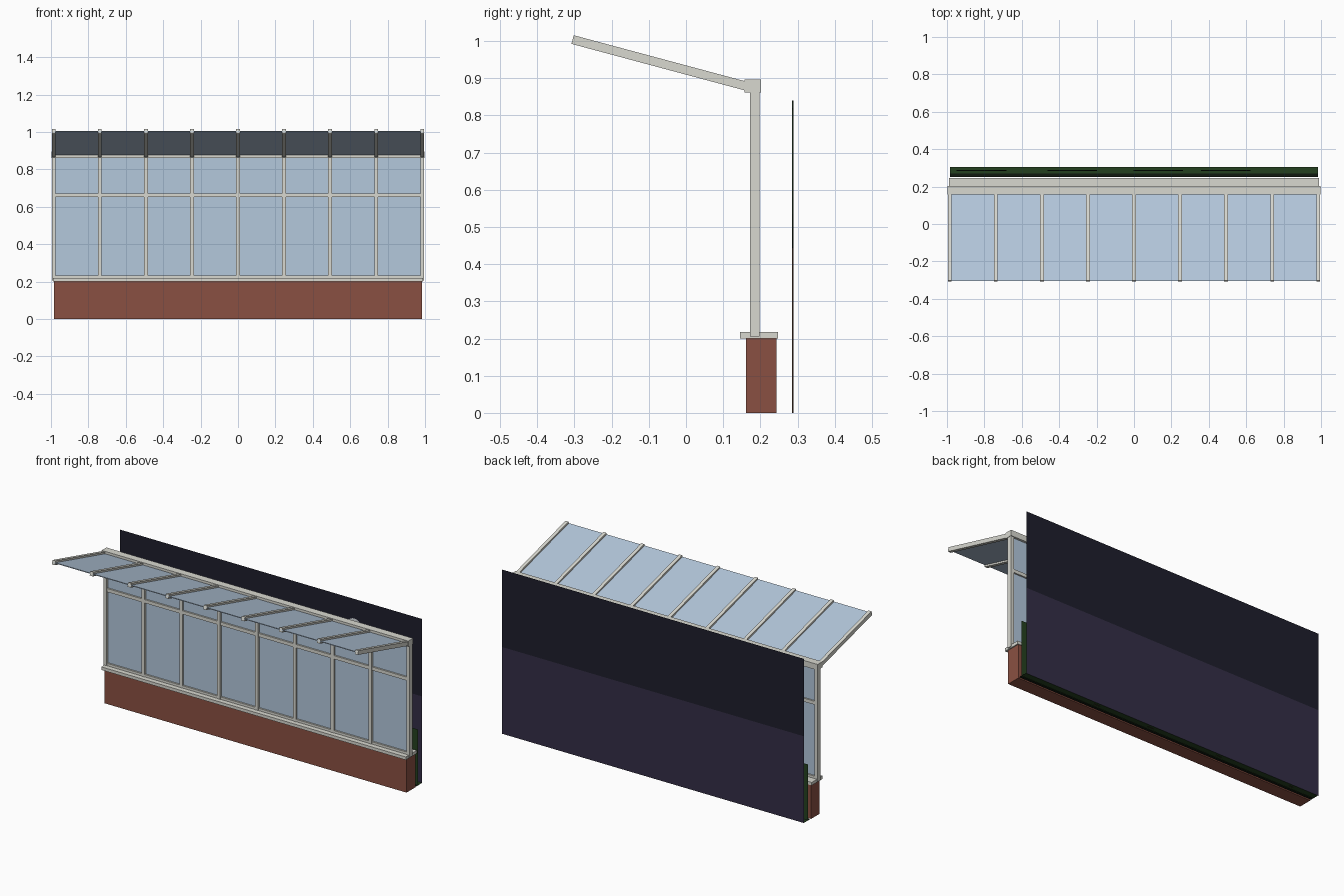
import bpy, math

if "Cube" in bpy.data.objects:
    bpy.data.objects.remove(bpy.data.objects["Cube"])


def material(name, hex_code):
    srgb = [int(hex_code[i:i + 2], 16) / 255 for i in (0, 2, 4)]
    lin = [c / 12.92 if c <= 0.04045 else ((c + 0.055) / 1.055) ** 2.4 for c in srgb]
    m = bpy.data.materials.new(name)
    m.diffuse_color = (*lin, 1)
    m.use_nodes = True
    m.node_tree.nodes["Principled BSDF"].inputs["Base Color"].default_value = m.diffuse_color
    return m


FRAME = material("frame_white", "D8D8D0")
GLASS = material("pale_glass", "B4C8DC")
BRICK = material("red_brick", "8A5042")
NIGHT = material("night_sky", "1D1D2C")
DUSK = material("dusk_sky", "342E46")
HEDGE = material("hedge_green", "24401F")
SOIL = material("dark_soil", "10180F")
LEAF = material("dark_leaf", "1C2E1C")
BARK = material("bark", "3A2B20")
MOON = material("moon_pale", "D8DCE0")


def mesh(name, verts, faces, mat):
    me = bpy.data.meshes.new(name)
    me.from_pydata(verts, [], faces)
    me.materials.append(mat)
    ob = bpy.data.objects.new(name, me)
    bpy.context.collection.objects.link(ob)
    return ob


def prism(name, yz, x0, x1, mat):
    """Extrude a y-z outline along x."""
    n = len(yz)
    verts = [(x, y, z) for x in (x0, x1) for y, z in yz]
    faces = [tuple(range(n))[::-1], tuple(range(n, 2 * n))]
    faces += [(i, (i + 1) % n, n + (i + 1) % n, n + i) for i in range(n)]
    return mesh(name, verts, faces, mat)


def box(name, x0, x1, y0, y1, z0, z1, mat):
    return prism(name, [(y0, z0), (y1, z0), (y1, z1), (y0, z1)], x0, x1, mat)


def sheet(name, y, z0, z1, mat, half=0.983):
    return mesh(name, [(-half, y, z0), (half, y, z0), (half, y, z1), (-half, y, z1)],
                [(0, 1, 2, 3)], mat)


def disc(name, x, y, z, rx, rz, mat, thick=0.0, n=24):
    ring = [(x + rx * math.cos(2 * math.pi * i / n), z + rz * math.sin(2 * math.pi * i / n))
            for i in range(n)]
    ob = mesh(name, [(a, y, b) for a, b in ring], [tuple(range(n))], mat)
    if thick:
        mod = ob.modifiers.new("thickness", "SOLIDIFY")
        mod.thickness = thick
        mod.offset = 0
    return ob


# Low brick wall, sill and window rails
box("brick_wall", -0.983, 0.983, 0.162, 0.243, 0, 0.2, BRICK)
box("sill", -0.99, 0.99, 0.145, 0.247, 0.2, 0.218, FRAME)
box("bottom_rail", -0.985, 0.985, 0.174, 0.198, 0.218, 0.232, FRAME)
box("transom", -0.985, 0.985, 0.174, 0.198, 0.652, 0.672, FRAME)
box("head_beam", -0.997, 0.997, 0.158, 0.202, 0.862, 0.896, FRAME)
box("window_glass", -0.985, 0.985, 0.184, 0.189, 0.218, 0.864, GLASS)

# Sloping roof: outer end first, height offset measured across the slope
OUT, INN = (-0.305, 1.004), (0.172, 0.876)
length = math.dist(OUT, INN)
NY, NZ = (OUT[1] - INN[1]) / length, (INN[0] - OUT[0]) / length


def slope(lo, hi):
    return [(p[0] + d * NY, p[1] + d * NZ)
            for p, d in ((OUT, lo), (INN, lo), (INN, hi), (OUT, hi))]


prism("roof_glass", slope(-0.002, 0.002), -0.985, 0.985, GLASS)

# Nine posts, each with a roof bar
for i in range(9):
    x = -0.985 + i * 0.24625
    box("post", x - 0.01, x + 0.01, 0.172, 0.198, 0.205, 0.865, FRAME)
    prism("roof_bar", slope(-0.012, 0.012), x - 0.01, x + 0.01, FRAME)

# Garden strip and hedge behind the wall
for name, y0, y1, mat in (("soil_strip", 0.25, 0.27, SOIL), ("lawn_strip", 0.27, 0.306, HEDGE)):
    mesh(name, [(-0.983, y0, 0.002), (0.983, y0, 0.002), (0.983, y1, 0.002), (-0.983, y1, 0.002)],
         [(0, 1, 2, 3)], mat)
sheet("hedge", 0.269, 0, 0.33, HEDGE)

# Flat cut-out trees
for x, top in ((-0.815, 0.8), (-0.33, 0.84), (0.13, 0.76), (0.49, 0.82)):
    box("tree_trunk", x - 0.018, x + 0.018, 0.2855, 0.2885, 0, top - 0.3, BARK)
    disc("tree_crown", x, 0.287, top - 0.19, 0.133, 0.19, LEAF, 0.005)

# Backdrop sky and moon
sheet("lower_sky", 0.307, 0, 0.51, DUSK)
sheet("upper_sky", 0.307, 0.51, 0.965, NIGHT)
disc("moon", 0.545, 0.302, 0.803, 0.05, 0.05, MOON)
